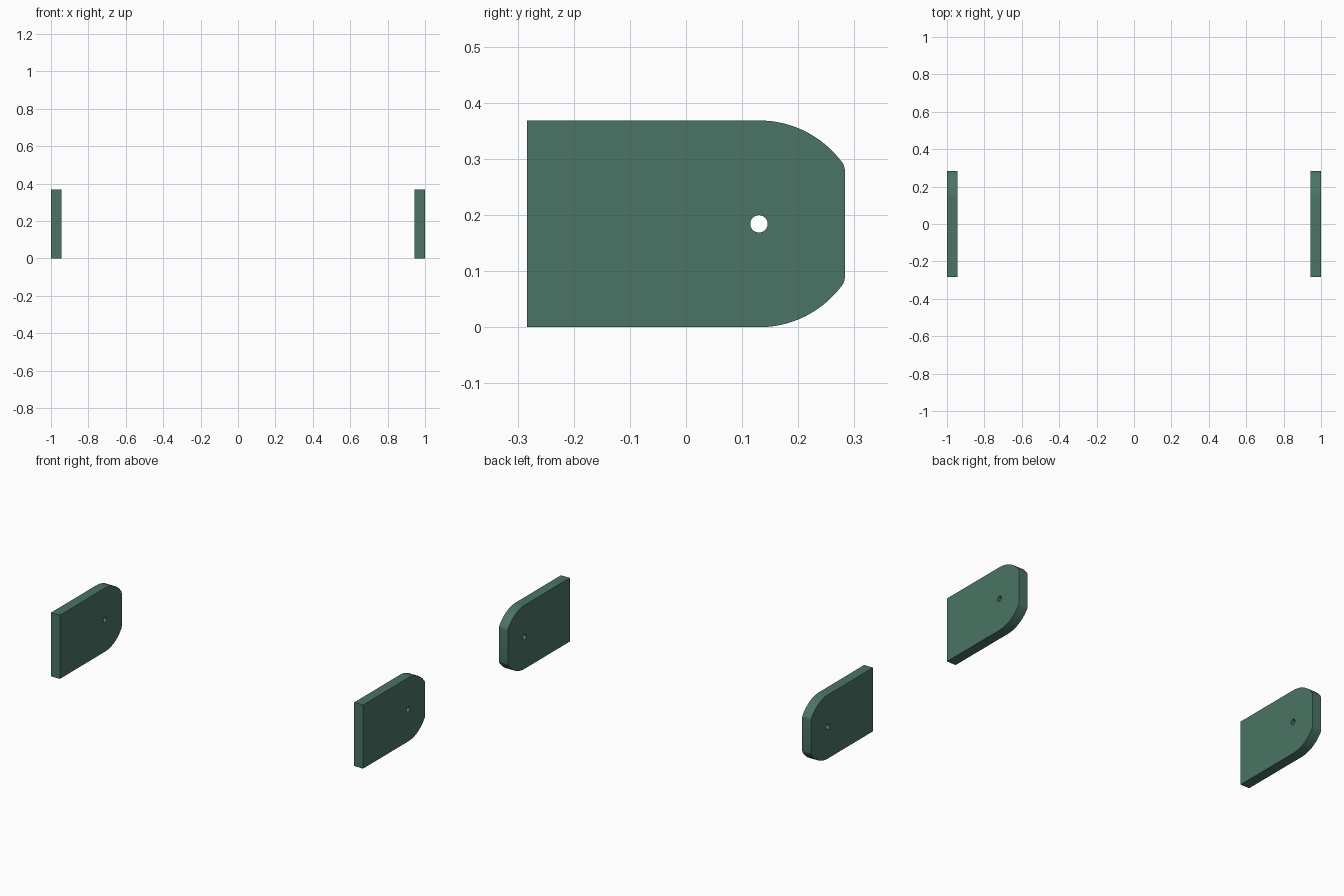
import bpy, bmesh
from math import sin, cos, pi, radians

if "Cube" in bpy.data.objects:
    bpy.data.objects.remove(bpy.data.objects["Cube"])

T = 0.057                      # plate thickness
HY, HZ, R = 0.13, 0.1843, 0.1843  # hole centre and nose radius
BACK, TIP = -0.2835, 0.2835

mat = bpy.data.materials.new("green")
mat.diffuse_color = (0.07, 0.175, 0.13, 1)
mat.use_nodes = True
mat.node_tree.nodes["Principled BSDF"].inputs["Base Color"].default_value = mat.diffuse_color

# Upper half of the nose: arc around the hole, then a small blend into the flat tip
n = 16
arc = [(HY + R * sin(a), HZ + R * cos(a))
       for a in (radians(53) * i / n for i in range(n + 1))]
p0, p1, p2 = arc[-1], (0.2825, 0.2895), (TIP, 0.278)
blend = [tuple((1-t)**2 * a + 2*t*(1-t) * b + t*t * c for a, b, c in zip(p0, p1, p2))
         for t in (0.25, 0.5, 0.75, 1)]
upper = [(BACK, 2 * R)] + arc + blend
profile = upper + [(y, 2 * HZ - z) for y, z in reversed(upper)]


def prism(name, points, x0, x1):
    bm = bmesh.new()
    face = bm.faces.new([bm.verts.new((x0, y, z)) for y, z in points])
    ext = bmesh.ops.extrude_face_region(bm, geom=[face])
    moved = [v for v in ext["geom"] if isinstance(v, bmesh.types.BMVert)]
    bmesh.ops.translate(bm, verts=moved, vec=(x1 - x0, 0, 0))
    bmesh.ops.recalc_face_normals(bm, faces=bm.faces)
    me = bpy.data.meshes.new(name)
    bm.to_mesh(me)
    bm.free()
    ob = bpy.data.objects.new(name, me)
    bpy.context.collection.objects.link(ob)
    return ob


# Cutter for the pivot hole through both plates
circle = [(HY + 0.0155 * cos(2*pi*i/32), HZ + 0.0155 * sin(2*pi*i/32)) for i in range(32)]
cutter = prism("hole_cutter", circle, -1.1, 1.1)
cutter.hide_render = True
cutter.hide_set(True)

# Two side plates
for name, x in (("left_plate", -1), ("right_plate", 1 - T)):
    plate = prism(name, profile, x, x + T)
    plate.data.materials.append(mat)
    mod = plate.modifiers.new("hole", 'BOOLEAN')
    mod.operation = 'DIFFERENCE'
    mod.solver = 'EXACT'
    mod.object = cutter
    bpy.ops.object.select_all(action='DESELECT')
    bpy.context.view_layer.objects.active = plate
    plate.select_set(True)
    bpy.ops.object.modifier_apply(modifier=mod.name)
    bpy.ops.object.shade_smooth_by_angle(angle=radians(30))

bpy.data.objects.remove(cutter)
